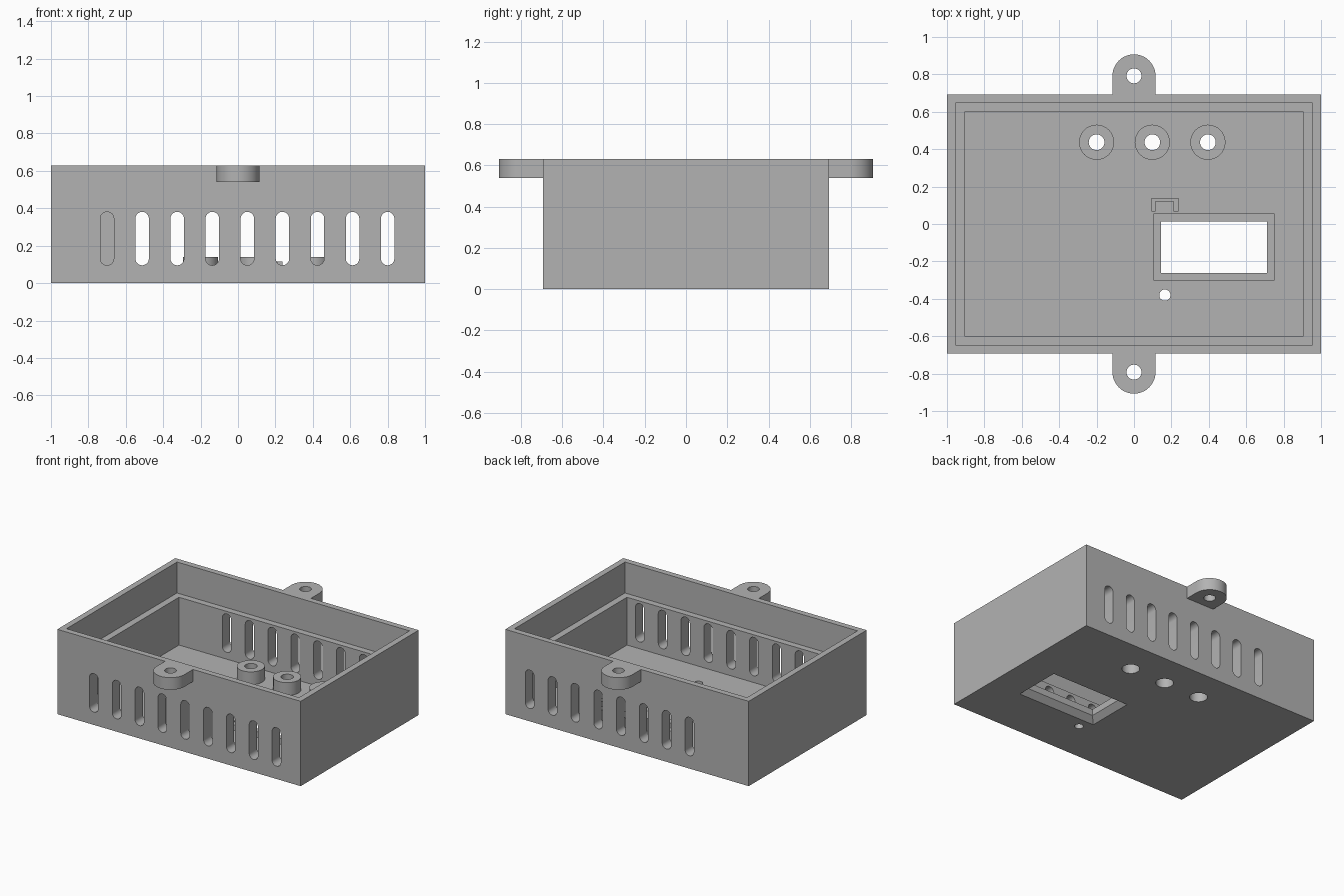
import bpy, bmesh, math

if "Cube" in bpy.data.objects:
    bpy.data.objects.remove(bpy.data.objects["Cube"])

grey = bpy.data.materials.new("grey_plastic")
grey.diffuse_color = (0.45, 0.45, 0.45, 1)
grey.use_nodes = True
grey.node_tree.nodes["Principled BSDF"].inputs["Base Color"].default_value = grey.diffuse_color


def prism(name, pts, z0, z1, taper=None):
    """Solid between outline pts at z0 and outline taper (or pts) at z1."""
    bm = bmesh.new()
    low = [bm.verts.new((x, y, z0)) for x, y in pts]
    top = [bm.verts.new((x, y, z1)) for x, y in (taper or pts)]
    bm.faces.new(low[::-1])
    bm.faces.new(top)
    n = len(pts)
    for i in range(n):
        j = (i + 1) % n
        bm.faces.new((low[i], low[j], top[j], top[i]))
    bmesh.ops.recalc_face_normals(bm, faces=bm.faces)
    me = bpy.data.meshes.new(name)
    bm.to_mesh(me)
    bm.free()
    me.materials.append(grey)
    ob = bpy.data.objects.new(name, me)
    bpy.context.collection.objects.link(ob)
    return ob


def rect(x0, x1, y0, y1):
    return [(x0, y0), (x1, y0), (x1, y1), (x0, y1)]


def arc(cx, cy, r, a0=0, a1=360, n=32):
    count = n if a1 - a0 == 360 else n + 1
    return [(cx + r * math.cos(math.radians(a0 + (a1 - a0) * i / n)),
             cy + r * math.sin(math.radians(a0 + (a1 - a0) * i / n))) for i in range(count)]


def boolean(ob, cutter, op='DIFFERENCE'):
    """Apply a boolean and discard the cutter."""
    mod = ob.modifiers.new("cut", 'BOOLEAN')
    mod.object, mod.operation, mod.solver = cutter, op, 'EXACT'
    bpy.context.view_layer.objects.active = ob
    bpy.ops.object.modifier_apply(modifier=mod.name)
    bpy.data.objects.remove(cutter)


FLOOR, LEDGE, TOP = 0.045, 0.40, 0.63

# Case with a stepped cavity: wide lid pocket above a narrower bay
case = prism("case", rect(-1, 1, -0.692, 0.692), 0, TOP)
boolean(case, prism("bay", rect(-0.905, 0.905, -0.60, 0.60), FLOOR, 0.5))
boolean(case, prism("lid_pocket", rect(-0.955, 0.955, -0.648, 0.648), LEDGE, 0.8))

# Vent slots: nine in the front wall, eight in the back wall
for side, first in ((-1, 0), (1, 1)):
    for i in range(first, 9):
        x = -0.70 + i * 0.1875
        outline = arc(x, 0.345, 0.036, 0, 180, 12) + arc(x, 0.131, 0.036, 180, 360, 12)
        slot = prism("slot", outline, -0.1, 0.1)
        slot.rotation_euler.x = math.pi / 2
        slot.location.y = side * 0.65
        bpy.context.view_layer.update()
        boolean(case, slot)

# Raised window frame and the screw bosses on the floor
boolean(case, prism("frame", rect(0.105, 0.752, -0.303, 0.057), 0.02, 0.088), 'UNION')
BOSSES = [(-0.20, 0.437), (0.098, 0.437), (0.395, 0.437)]
for x, y in BOSSES:
    boolean(case, prism("boss", arc(x, y, 0.094), 0.02, 0.14), 'UNION')

# Window opening, chamfered on the underside
inner = rect(0.145, 0.71, -0.262, 0.014)
boolean(case, prism("window", inner, -0.1, 0.2))
outer = rect(0.105, 0.75, -0.302, 0.054)
boolean(case, prism("chamfer", outer, -0.0005, 0.04, inner))

# Screw holes with counterbores below, and a small indicator hole
for x, y in BOSSES:
    boolean(case, prism("hole", arc(x, y, 0.042), -0.1, 0.3))
    boolean(case, prism("counterbore", arc(x, y, 0.06), -0.1, 0.09))
boolean(case, prism("indicator_hole", arc(0.165, -0.38, 0.03), -0.1, 0.2))

# U-shaped clip behind the window
prism("clip", [(0.093, 0.067), (0.115, 0.067), (0.115, 0.12), (0.212, 0.12), (0.212, 0.067),
               (0.237, 0.067), (0.237, 0.138), (0.093, 0.138)], FLOOR, 0.115)

# Mounting lugs flush with the rim, front and back
for name, s in (("front_lug", -1), ("back_lug", 1)):
    pts = [(0.115, 0.692)] + arc(0, 0.792, 0.115, 0, 180, 24) + [(-0.115, 0.692)]
    lug = prism(name, [(x, s * y) for x, y in pts], 0.54, TOP)
    boolean(lug, prism("lug_hole", arc(0, s * 0.792, 0.04), 0.4, 0.8))

# Smooth the round walls, keep the corners sharp
for ob in bpy.context.collection.objects:
    ob.select_set(True)
bpy.context.view_layer.objects.active = case
bpy.ops.object.shade_smooth_by_angle(angle=math.radians(30))
